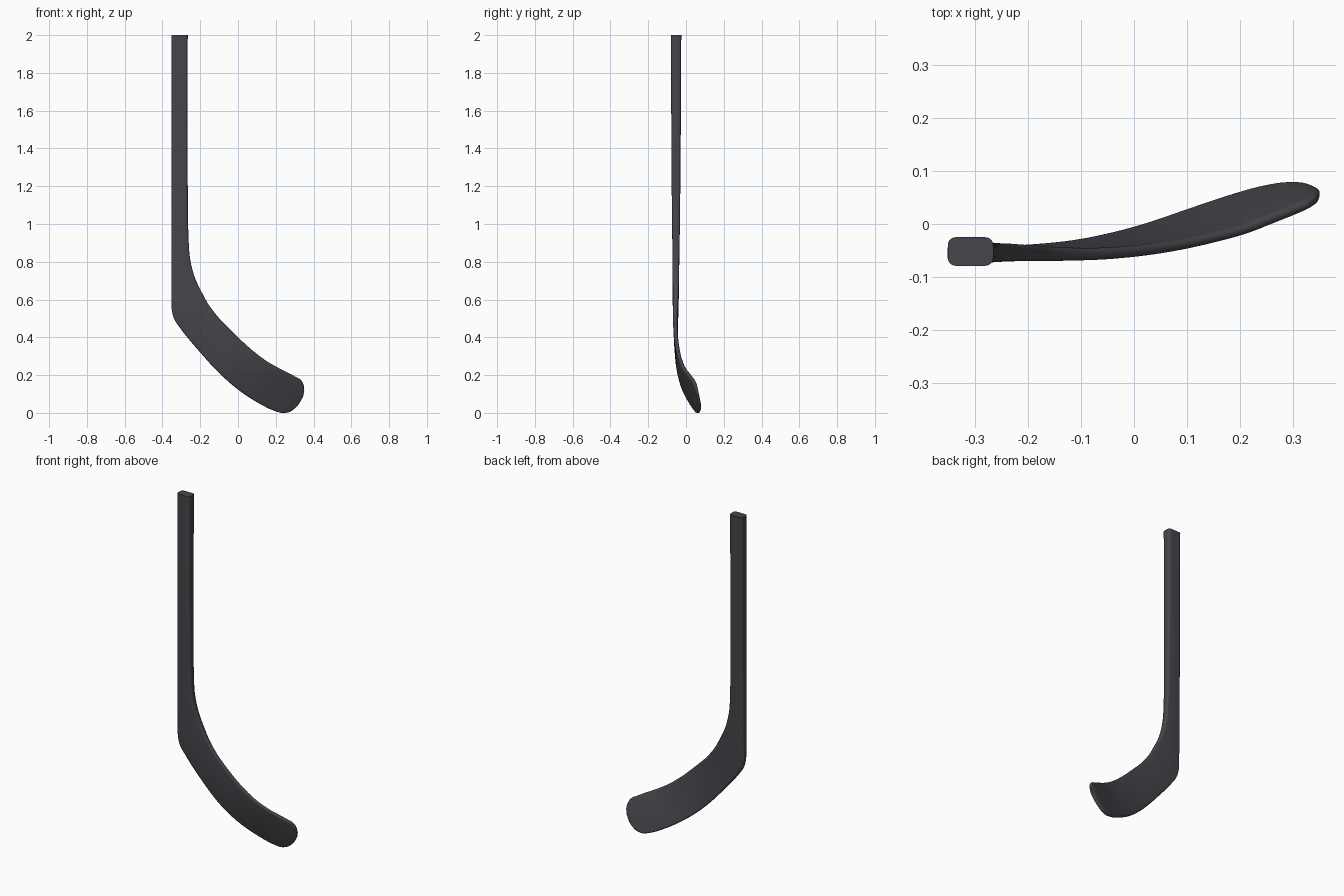
import bpy, bmesh, math
from mathutils import Vector

if "Cube" in bpy.data.objects:
    bpy.data.objects.remove(bpy.data.objects["Cube"])

# Sections from shaft top to blade tip:
# (heel edge x, y, z), (inner edge x, y, z), thickness
STATIONS = [
    ((-.352, -.052, 2.0), (-.266, -.052, 2.0), .054),
    ((-.352, -.053, 1.2), (-.266, -.053, 1.2), .046),
    ((-.352, -.053, .95), (-.263, -.053, .96), .040),
    ((-.352, -.054, .76), (-.251, -.054, .80), .036),
    ((-.352, -.054, .63), (-.222, -.054, .70), .033),
    ((-.351, -.055, .55), (-.190, -.055, .635), .030),
    ((-.339, -.055, .50), (-.160, -.056, .58), .028),
    ((-.307, -.054, .45), (-.120, -.057, .525), .025),
    ((-.200, -.049, .32), (-.030, -.055, .43), .022),
    ((-.095, -.036, .206), (.060, -.045, .345), .021),
    ((.010, -.010, .116), (.143, -.029, .28), .020),
    ((.116, .026, .048), (.220, -.008, .235), .020),
    ((.196, .052, .010), (.270, .012, .21), .020),
    ((.250, .066, .000), (.307, .027, .19), .020),
    ((.295, .072, .020), (.335, .040, .172), .019),
    ((.325, .070, .052), (.348, .050, .145), .017),
    ((.344, .063, .085), (.351, .056, .12), .013),
]
pts = [(Vector(a), Vector(b), t) for a, b, t in STATIONS]
mids = [(a + b) / 2 for a, b, t in pts]
param = [0.0]
for i in range(1, len(mids)):
    param.append(param[-1] + (mids[i] - mids[i - 1]).length)


def slope(k, i):
    lo, hi = max(i - 1, 0), min(i + 1, len(pts) - 1)
    if lo == i or hi == i:
        return (pts[hi][k] - pts[lo][k]) / (param[hi] - param[lo])
    h0, h1 = param[i] - param[lo], param[hi] - param[i]
    d0 = (pts[i][k] - pts[lo][k]) / h0
    d1 = (pts[hi][k] - pts[i][k]) / h1
    return (d0 * h1 + d1 * h0) / (h0 + h1)


def blend(k, i, f):
    h = param[i + 1] - param[i]
    return (pts[i][k] * (2*f**3 - 3*f**2 + 1) + slope(k, i) * (h * (f**3 - 2*f**2 + f))
            + pts[i + 1][k] * (3*f**2 - 2*f**3) + slope(k, i + 1) * (h * (f**3 - f**2)))


# Resample the sections smoothly
STEPS = 5
frames = [tuple(blend(k, i, s / STEPS) for k in range(3))
          for i in range(len(pts) - 1) for s in range(STEPS)]
frames.append(pts[-1])


def section(i):
    """Rounded rectangle spanning the two edges, with rounder corners on the blade."""
    a, b, t = frames[i]
    p, n = frames[max(i - 1, 0)], frames[min(i + 1, len(frames) - 1)]
    tangent = (n[0] + n[1]) - (p[0] + p[1])
    side = (b - a).normalized()
    normal = side.cross(tangent).normalized()
    mid, w = (a + b) / 2, (b - a).length / 2
    h = min(t / 2, w)
    rx = min(h * (0.55 if t > .03 else 0.55 + (.03 - t) * 50), w * .9)
    ry = min(h * (0.55 if t > .03 else 0.55 + (.03 - t) * 40), h * .9)
    ring = []
    for q, (sx, sy) in enumerate([(1, 1), (-1, 1), (-1, -1), (1, -1)]):
        for j in range(6):
            ang = (q + j / 5) * math.pi / 2
            u = sx * (w - rx) + rx * math.cos(ang)
            v = sy * (h - ry) + ry * math.sin(ang)
            ring.append(mid + side * u + normal * v)
    return ring


# Hockey stick body: one continuous loft
bm = bmesh.new()
rings = [[bm.verts.new(c) for c in section(i)] for i in range(len(frames))]
for r0, r1 in zip(rings, rings[1:]):
    for j in range(len(r0)):
        k = (j + 1) % len(r0)
        bm.faces.new((r0[j], r0[k], r1[k], r1[j]))
bm.faces.new(rings[0])
bm.faces.new(rings[-1])
bmesh.ops.recalc_face_normals(bm, faces=bm.faces)
mesh = bpy.data.meshes.new("hockey_stick")
bm.to_mesh(mesh)
bm.free()
stick = bpy.data.objects.new("hockey_stick", mesh)
bpy.context.collection.objects.link(stick)

# Dark graphite finish
mat = bpy.data.materials.new("graphite")
mat.diffuse_color = (.06, .06, .07, 1)
mat.use_nodes = True
mat.node_tree.nodes["Principled BSDF"].inputs["Base Color"].default_value = mat.diffuse_color
mesh.materials.append(mat)

bpy.context.view_layer.objects.active = stick
stick.select_set(True)
bpy.ops.object.shade_smooth_by_angle(angle=math.radians(40))
